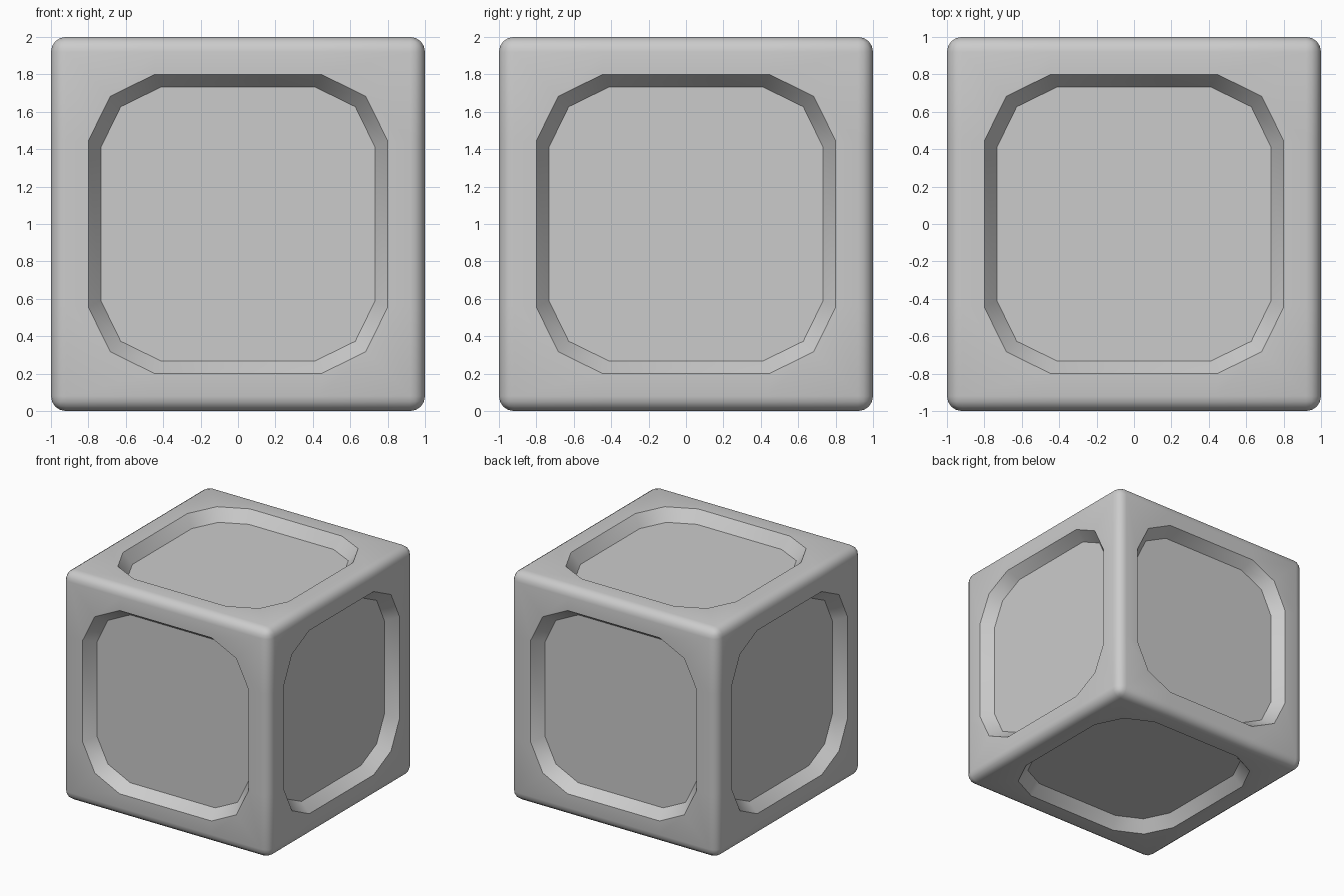
import bpy, bmesh
from math import radians
from mathutils import Matrix, Vector

if "Cube" in bpy.data.objects:
    bpy.data.objects.remove(bpy.data.objects["Cube"])

DEPTH = 0.10


def ring(straight, corner, edge):
    """Twelve-point outline: each quarter has two side points and a corner point."""
    quarter = [(edge, -straight), (edge, straight), (corner, corner)]
    pts = []
    for _ in range(4):
        pts += quarter
        quarter = [(-y, x) for x, y in quarter]
    return pts


# Outlines of one side: cube border, recess rim, recess floor
levels = [(ring(0.44, 1.0, 1.0), 1.0),
          (ring(0.445, 0.683, 0.80), 1.0),
          (ring(0.41, 0.627, 0.733), 1.0 - DEPTH)]

bm = bmesh.new()
turns = [Matrix.Rotation(radians(90 * i), 3, 'X') for i in range(4)]
turns += [Matrix.Rotation(radians(a), 3, 'Y') for a in (90, -90)]

# Six identical recessed sides
for m in turns:
    loops = [[bm.verts.new(m @ Vector((x, y, z))) for x, y in pts] for pts, z in levels]
    for a, b in zip(loops, loops[1:]):
        for i in range(12):
            j = (i + 1) % 12
            bm.faces.new((a[i], a[j], b[j], b[i]))
    bm.faces.new(loops[-1])
bmesh.ops.remove_doubles(bm, verts=bm.verts, dist=0.001)

# Round the twelve cube edges
outer = [e for e in bm.edges
         if all(sum(abs(c) > 0.999 for c in v.co) >= 2 for v in e.verts)]
bmesh.ops.bevel(bm, geom=outer, offset=0.08, offset_type='OFFSET', segments=4,
                profile=0.5, affect='EDGES', clamp_overlap=True)
bmesh.ops.recalc_face_normals(bm, faces=bm.faces)
bmesh.ops.translate(bm, verts=bm.verts, vec=(0, 0, 1))

mesh = bpy.data.meshes.new("panelled_cube")
bm.to_mesh(mesh)
bm.free()
cube = bpy.data.objects.new("panelled_cube", mesh)
bpy.context.collection.objects.link(cube)
bpy.context.view_layer.objects.active = cube
cube.select_set(True)
bpy.ops.object.shade_smooth_by_angle(angle=radians(40))
